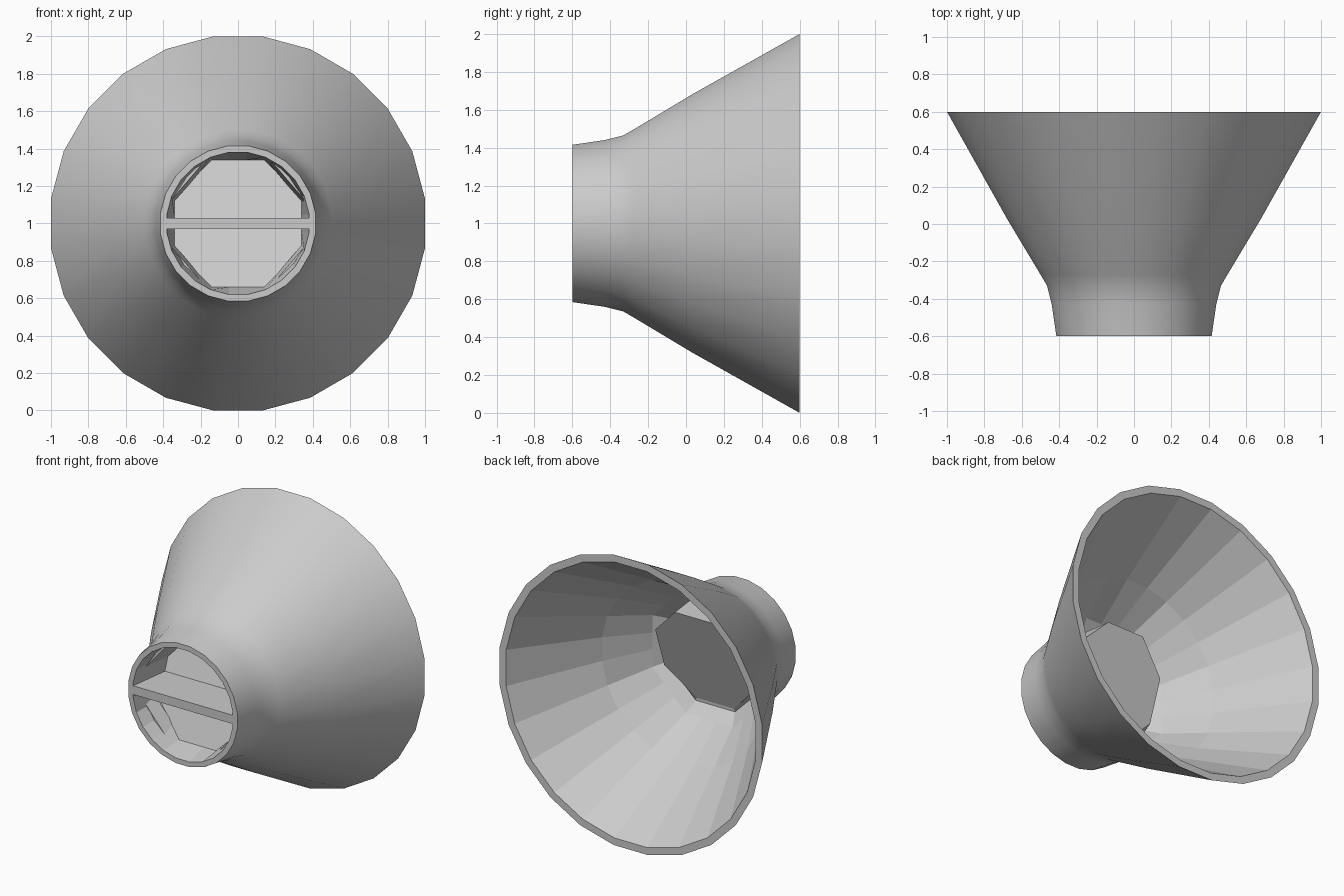
import bpy, bmesh
from math import sin, cos, pi, radians

if "Cube" in bpy.data.objects:
    bpy.data.objects.remove(bpy.data.objects["Cube"], do_unlink=True)

grey = bpy.data.materials.new("warm_grey_metal")
grey.use_nodes = True
grey.diffuse_color = (0.6, 0.6, 0.6, 1)
grey.node_tree.nodes["Principled BSDF"].inputs["Base Color"].default_value = (0.6, 0.6, 0.6, 1)

SIDES = 24


def ring(bm, y, r, n=SIDES, tilt=0.0):
    """Loop around the y axis, shaped as an n-sided polygon with apothem r."""
    verts = []
    for i in range(SIDES):
        a = 2 * pi * (i + 0.5) / SIDES
        step = 2 * pi / n
        off = (a + step / 2) % step - step / 2
        rad = r / cos(off)
        z = rad * sin(a)
        verts.append(bm.verts.new((rad * cos(a), y + tilt * z, 1 + z)))
    return verts


def finish(bm, name, angle=None):
    bmesh.ops.recalc_face_normals(bm, faces=bm.faces)
    me = bpy.data.meshes.new(name)
    bm.to_mesh(me)
    bm.free()
    me.materials.append(grey)
    ob = bpy.data.objects.new(name, me)
    bpy.context.scene.collection.objects.link(ob)
    if angle:
        bpy.ops.object.select_all(action="DESELECT")
        ob.select_set(True)
        bpy.context.view_layer.objects.active = ob
        bpy.ops.object.shade_smooth_by_angle(angle=radians(angle))
    return ob


def loft(name, rings, angle=None, caps=True):
    """Skin a list of (y, apothem, sides, tilt) loops, closing both ends."""
    bm = bmesh.new()
    loops = [ring(bm, *r) for r in rings]
    for a, b in zip(loops, loops[1:]):
        for i in range(SIDES):
            j = (i + 1) % SIDES
            bm.faces.new((a[i], a[j], b[j], b[i]))
    if caps:
        bm.faces.new(loops[0])
        bm.faces.new(loops[-1])
    return finish(bm, name, angle)


def box(name, x, y, z):
    bm = bmesh.new()
    bmesh.ops.create_cube(bm, size=1)
    for v in bm.verts:
        v.co = [lo if c < 0 else hi for c, (lo, hi) in zip(v.co, (x, y, z))]
    return finish(bm, name)


# Flared outer skin: collar, shoulder and bell
loft("bell_skin", [(-0.6, 0.415), (-0.43, 0.44), (-0.33, 0.465), (-0.27, 0.5),
                   (0.03, 0.68), (0.6, 1.0)], 25, caps=False)

# Flat mouth rim and faceted lining down to the closed throat
loft("mouth_lining", [(0.6, 1.0), (0.6, 0.95, 12), (0.03, 0.62, 12),
                      (-0.25, 0.43, 8), (-0.32, 0.36, 8), (-0.2, 0.34, 8, 0.35)], caps=False)

# Front socket with a sloping back plate
loft("socket_lining", [(-0.6, 0.415), (-0.6, 0.38, 12), (-0.32, 0.34, 8, 0.35)], caps=False)
bm = bmesh.new()
front, back = ring(bm, -0.32, 0.34, 8, 0.35), ring(bm, -0.2, 0.34, 8, 0.35)
bm.faces.new(front)
bm.faces.new(back)
for i in range(SIDES):
    j = (i + 1) % SIDES
    bm.faces.new((front[i], front[j], back[j], back[i]))
finish(bm, "socket_back_plate")

# Crossbar over the socket
box("crossbar", (-0.39, 0.39), (-0.6, -0.3), (0.97, 1.03))

# Wedge gussets in the four corners of the socket
for side, s in (("left", 1), ("right", -1)):
    for level, t, y in (("upper", 1, -0.25), ("lower", -1, -0.4)):
        bm = bmesh.new()
        tri = [(0.36, 0.12), (0.18, 0.33), (0.26, 0.27)]
        a = [bm.verts.new((s * x, -0.5, 1 + t * z)) for x, z in tri]
        b = [bm.verts.new((s * x * 0.95, y, 1 + t * z * 0.95)) for x, z in tri]
        bm.faces.new(a)
        bm.faces.new(b)
        for i in range(3):
            j = (i + 1) % 3
            bm.faces.new((a[i], a[j], b[j], b[i]))
        finish(bm, f"{side}_{level}_gusset")
